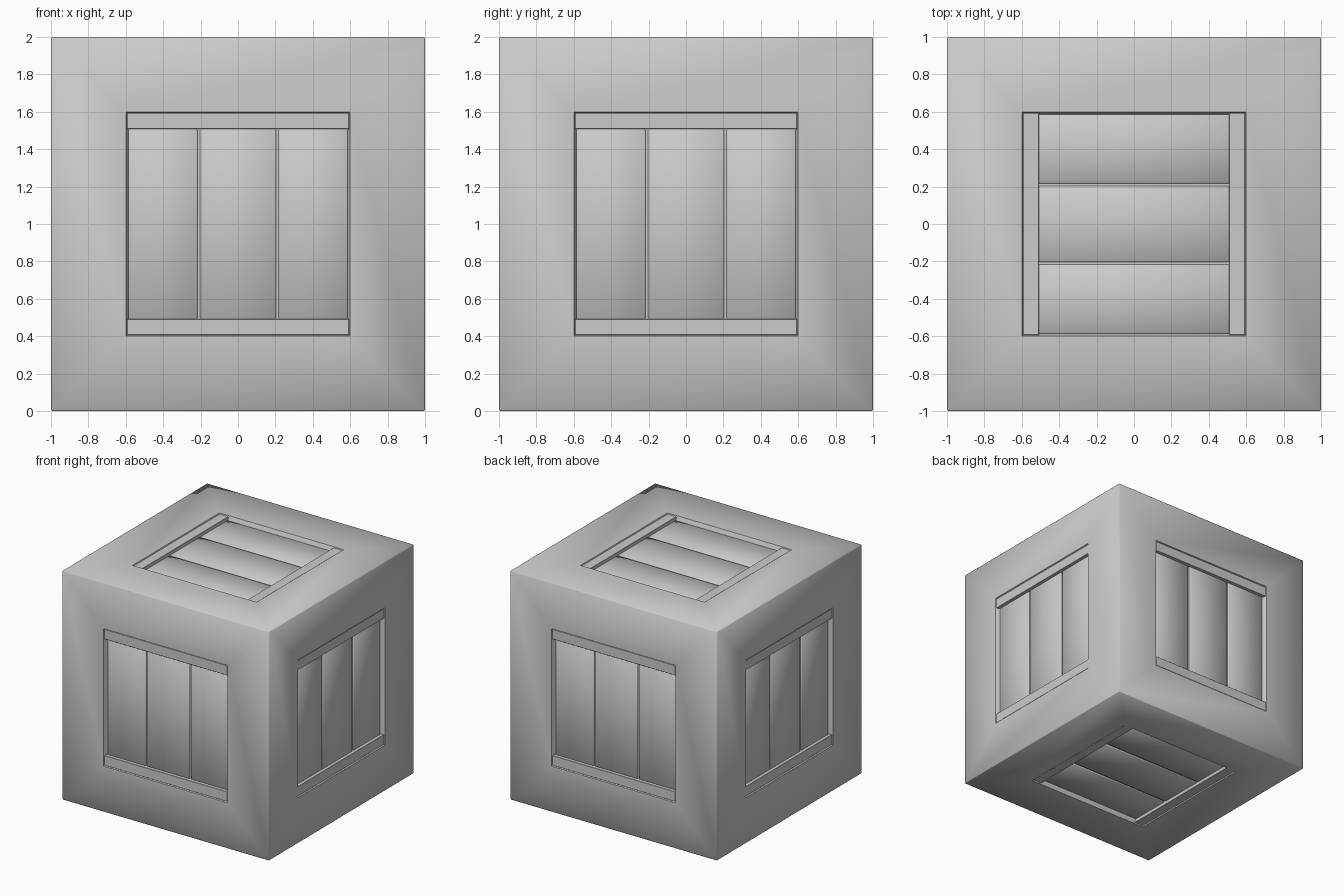
import bpy, bmesh, math
from mathutils import Matrix, Vector

if "Cube" in bpy.data.objects:
    bpy.data.objects.remove(bpy.data.objects["Cube"])

OPEN, FLOOR, DEPTH = 0.6, 0.582, 0.045   # recess half width at rim / floor, floor depth


def finish(bm, name, matrix=Matrix(), angle=60):
    bmesh.ops.transform(bm, matrix=matrix, verts=bm.verts)
    bmesh.ops.recalc_face_normals(bm, faces=bm.faces)
    mesh = bpy.data.meshes.new(name)
    bm.to_mesh(mesh)
    bm.free()
    ob = bpy.data.objects.new(name, mesh)
    bpy.context.collection.objects.link(ob)
    bpy.ops.object.select_all(action='DESELECT')
    ob.select_set(True)
    bpy.context.view_layer.objects.active = ob
    bpy.ops.object.shade_smooth_by_angle(angle=math.radians(angle))
    return ob


def bevel(bm, edges, width):
    bmesh.ops.bevel(bm, geom=edges, offset=width, segments=1, affect='EDGES')


def box(name, lo, hi, width, matrix, angle):
    # chamfered box between two corners
    bm = bmesh.new()
    bmesh.ops.create_cube(bm, size=1)
    lo, hi = Vector(lo), Vector(hi)
    for v in bm.verts:
        v.co = (lo + hi) / 2 + v.co * (hi - lo)
    bevel(bm, bm.edges[:], width)
    return finish(bm, name, matrix, angle)


# body: cube with a tapered square recess in every side
bm = bmesh.new()
bmesh.ops.create_cube(bm, size=2)
outer = bm.edges[:]
bevel(bm, outer, 0.006)
for face in [f for f in bm.faces if f.calc_area() > 1]:
    n = face.normal.copy()
    half = 0.994
    bmesh.ops.inset_region(bm, faces=[face], thickness=half - OPEN, use_even_offset=True)
    bmesh.ops.inset_region(bm, faces=[face], thickness=OPEN - FLOOR, use_even_offset=True)
    for v in face.verts:
        v.co -= n * DEPTH
finish(bm, "crate_body", Matrix.Translation((0, 0, 1)))


# one panel, local frame: x along battens, y along planks, z outward
def panel(side, rot):
    m = Matrix.Translation((0, 0, 1)) @ rot @ Matrix.Translation((0, 0, 1))
    for i, (a, b) in enumerate([(-0.587, -0.216), (-0.204, 0.204), (0.216, 0.587)]):
        box(f"{side}_plank_{i + 1}", (a, -0.57, -0.07), (b, 0.57, -0.035), 0.006, m, 60)
    for i, s in enumerate((-1, 1)):
        y0, y1 = sorted((s * 0.508, s * 0.594))
        box(f"{side}_batten_{i + 1}", (-0.594, y0, -0.06), (0.594, y1, -0.006), 0.002, m, 30)


# four upright sides with vertical planks
stand = Matrix.Rotation(math.radians(90), 4, 'X')
for k, side in enumerate(("front", "right", "back", "left")):
    panel(side, Matrix.Rotation(math.radians(90 * k), 4, 'Z') @ stand)

# top and bottom, planks running along x
turn = Matrix.Rotation(math.radians(90), 4, 'Z')
panel("top", turn)
panel("bottom", Matrix.Rotation(math.pi, 4, 'X') @ turn)
